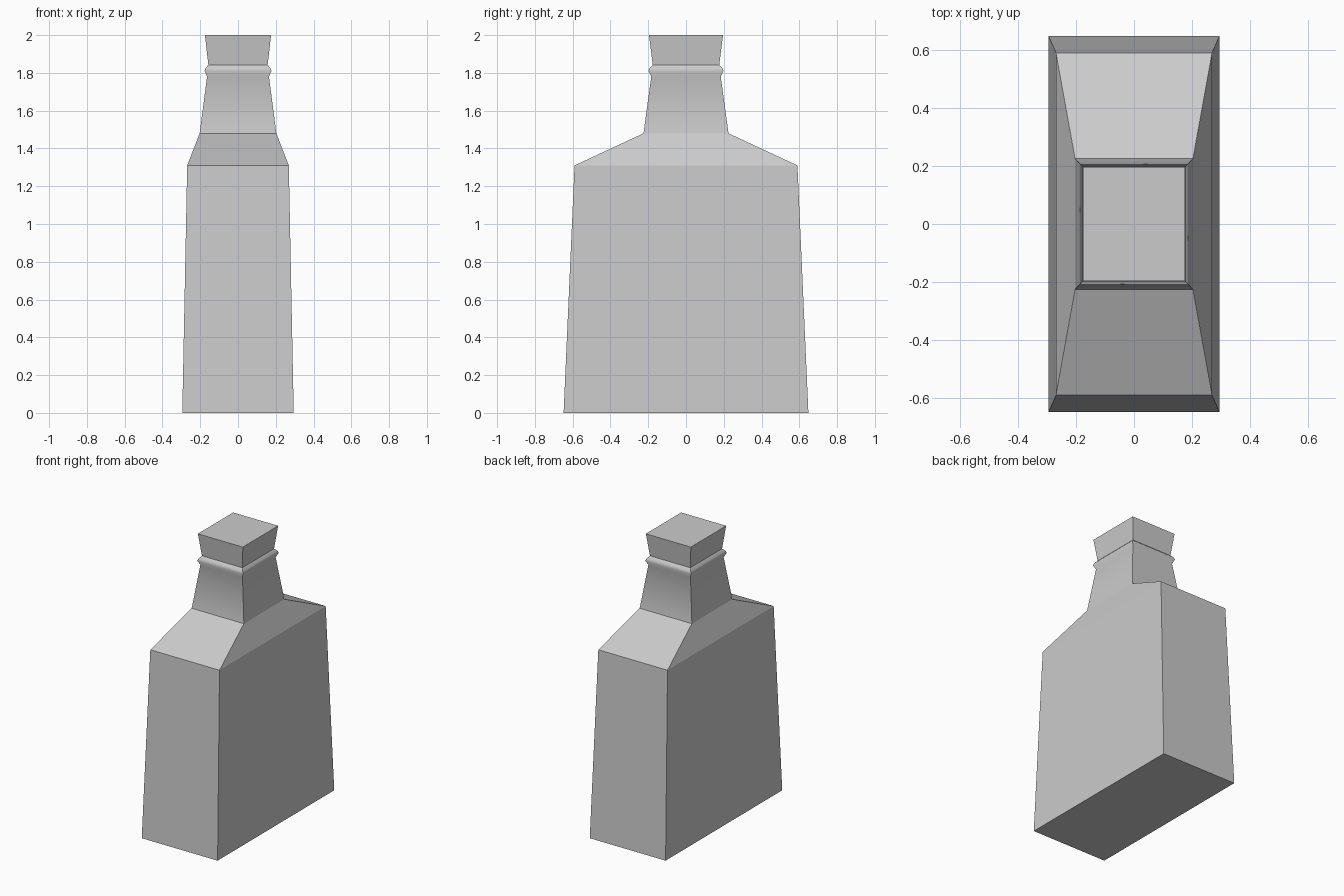
import bpy
import bmesh

if "Cube" in bpy.data.objects:
    bpy.data.objects.remove(bpy.data.objects["Cube"])


def loft(name, rings, cap_top=True, smooth_from=None):
    """Stack rectangular rings (half width x, half depth y, height z) into a body."""
    bm = bmesh.new()
    loops = [[bm.verts.new((sx * x, sy * y, z))
              for sx, sy in ((-1, -1), (1, -1), (1, 1), (-1, 1))]
             for x, y, z in rings]
    bm.faces.new(loops[0][::-1])
    if cap_top:
        bm.faces.new(loops[-1])
    for level, (low, high) in enumerate(zip(loops, loops[1:])):
        for i in range(4):
            j = (i + 1) % 4
            face = bm.faces.new((low[i], low[j], high[j], high[i]))
            face.smooth = smooth_from is not None and level >= smooth_from
    # corner edges stay crisp; only rings inside the smooth zone blend
    ring_of = {v: k for k, loop in enumerate(loops) for v in loop}
    for edge in bm.edges:
        a, b = (ring_of[v] for v in edge.verts)
        edge.smooth = a == b and smooth_from is not None and a > smooth_from
    mesh = bpy.data.meshes.new(name)
    bm.to_mesh(mesh)
    bm.free()
    obj = bpy.data.objects.new(name, mesh)
    bpy.context.collection.objects.link(obj)
    return obj


# Bottle: tapered body, sloped shoulders, neck with a raised collar
loft("bottle", [
    (0.295, 0.648, 0.0),
    (0.269, 0.590, 1.31),
    (0.203, 0.225, 1.48),
    (0.164, 0.184, 1.78),
    (0.177, 0.198, 1.81),
    (0.172, 0.193, 1.825),
    (0.157, 0.176, 1.842),
], cap_top=False, smooth_from=2)

# Stopper: flares outward towards the top
loft("stopper", [
    (0.157, 0.176, 1.842),
    (0.175, 0.196, 2.0),
])
